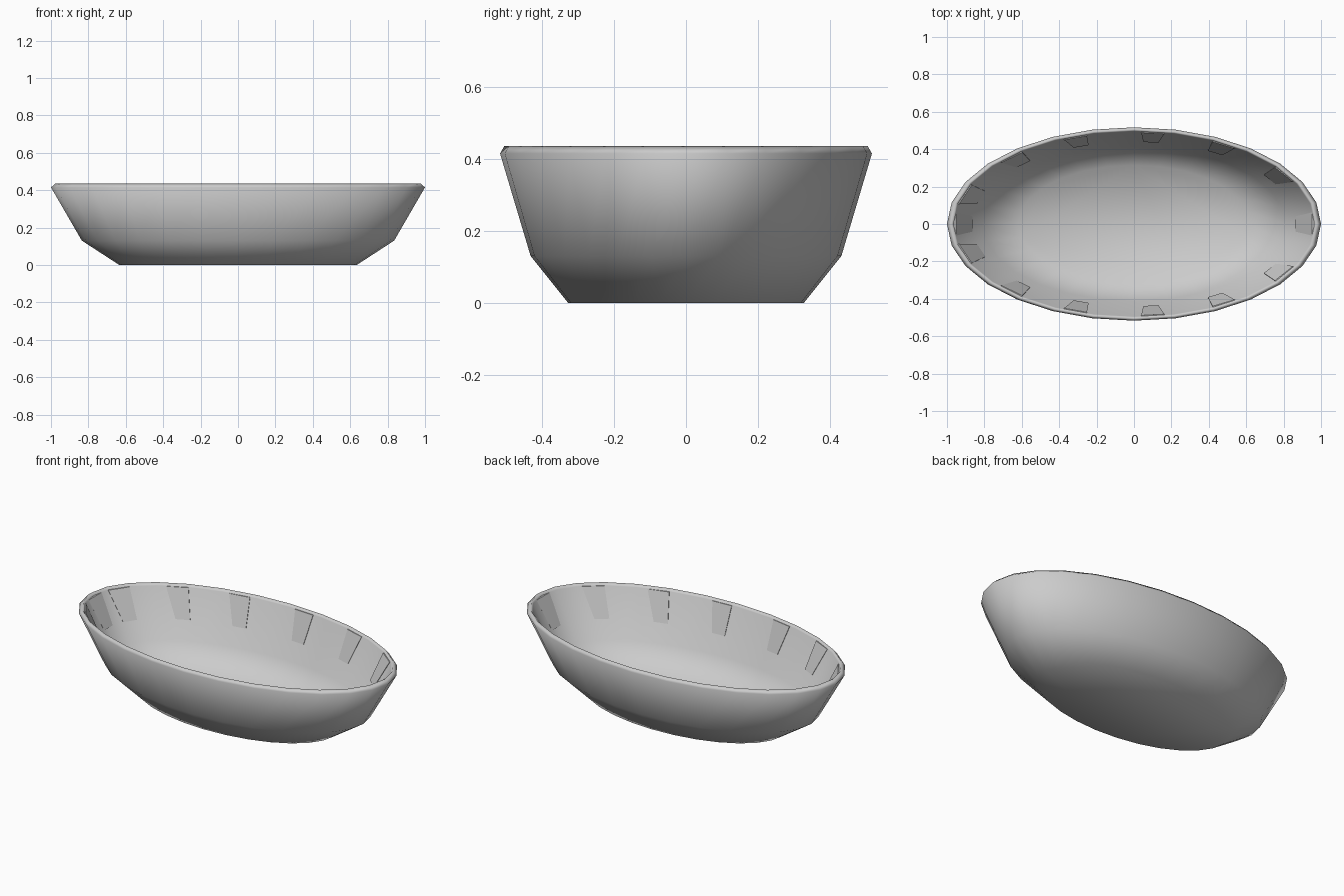
import bpy, bmesh
from math import sin, cos, radians, pi, hypot
from mathutils import Vector

if "Cube" in bpy.data.objects:
    bpy.data.objects.remove(bpy.data.objects["Cube"])

SEGS = 28


def make_object(name, bm):
    bmesh.ops.recalc_face_normals(bm, faces=bm.faces)
    mesh = bpy.data.meshes.new(name)
    bm.to_mesh(mesh)
    bm.free()
    ob = bpy.data.objects.new(name, mesh)
    bpy.context.collection.objects.link(ob)
    return ob


def smooth(ob, angle):
    bpy.ops.object.select_all(action='DESELECT')
    ob.select_set(True)
    bpy.context.view_layer.objects.active = ob
    bpy.ops.object.shade_smooth_by_angle(angle=radians(angle))


# Bowl shell: oval rings (half length, half width, height), outside then inside
profile = [(0.635, 0.328, 0.0), (0.835, 0.432, 0.13), (1.0, 0.517, 0.415),
           (0.975, 0.505, 0.436), (0.965, 0.495, 0.42),
           (0.81, 0.412, 0.143), (0.62, 0.315, 0.018)]
bm = bmesh.new()
rings = [[bm.verts.new((a * cos(2 * pi * i / SEGS), b * sin(2 * pi * i / SEGS), z))
          for i in range(SEGS)] for a, b, z in profile]
for lo, hi in zip(rings, rings[1:]):
    for i in range(SEGS):
        j = (i + 1) % SEGS
        bm.faces.new((lo[i], lo[j], hi[j], hi[i]))
# Base and inner floor
bm.faces.new(rings[0][::-1])
bm.faces.new(rings[-1])
smooth(make_object("bowl", bm), 150)


# Shallow tapered ribs under the rim, inside the wall
def wall_point(t, s):
    a, b, z = (0.965 + (0.81 - 0.965) * s, 0.495 + (0.412 - 0.495) * s,
               0.42 + (0.143 - 0.42) * s)
    return Vector((a * cos(t), b * sin(t), z))


def rib(t_deg):
    t = radians(t_deg)
    inward = -Vector((cos(t) / 0.965, sin(t) / 0.495, 0)).normalized()
    speed = hypot(0.965 * sin(t), 0.495 * cos(t))
    bm = bmesh.new()
    front, back = [], []
    for side, s, proud, half in ((-1, 0.0, 0.006, 0.062), (1, 0.0, 0.006, 0.062),
                                 (1, 0.6, 0.006, 0.045), (-1, 0.6, 0.006, 0.045)):
        p = wall_point(t + side * half / speed, s)
        front.append(bm.verts.new(p + inward * proud))
        back.append(bm.verts.new(p - inward * 0.004))
    bm.faces.new(front)
    bm.faces.new(back[::-1])
    for i in range(4):
        j = (i + 1) % 4
        bm.faces.new((front[i], back[i], back[j], front[j]))
    make_object("inner_rib", bm)


for angle in (0, 33, 60, 84, 109, 133, 161, 180):
    rib(angle)
    if angle not in (0, 180):
        rib(-angle)
